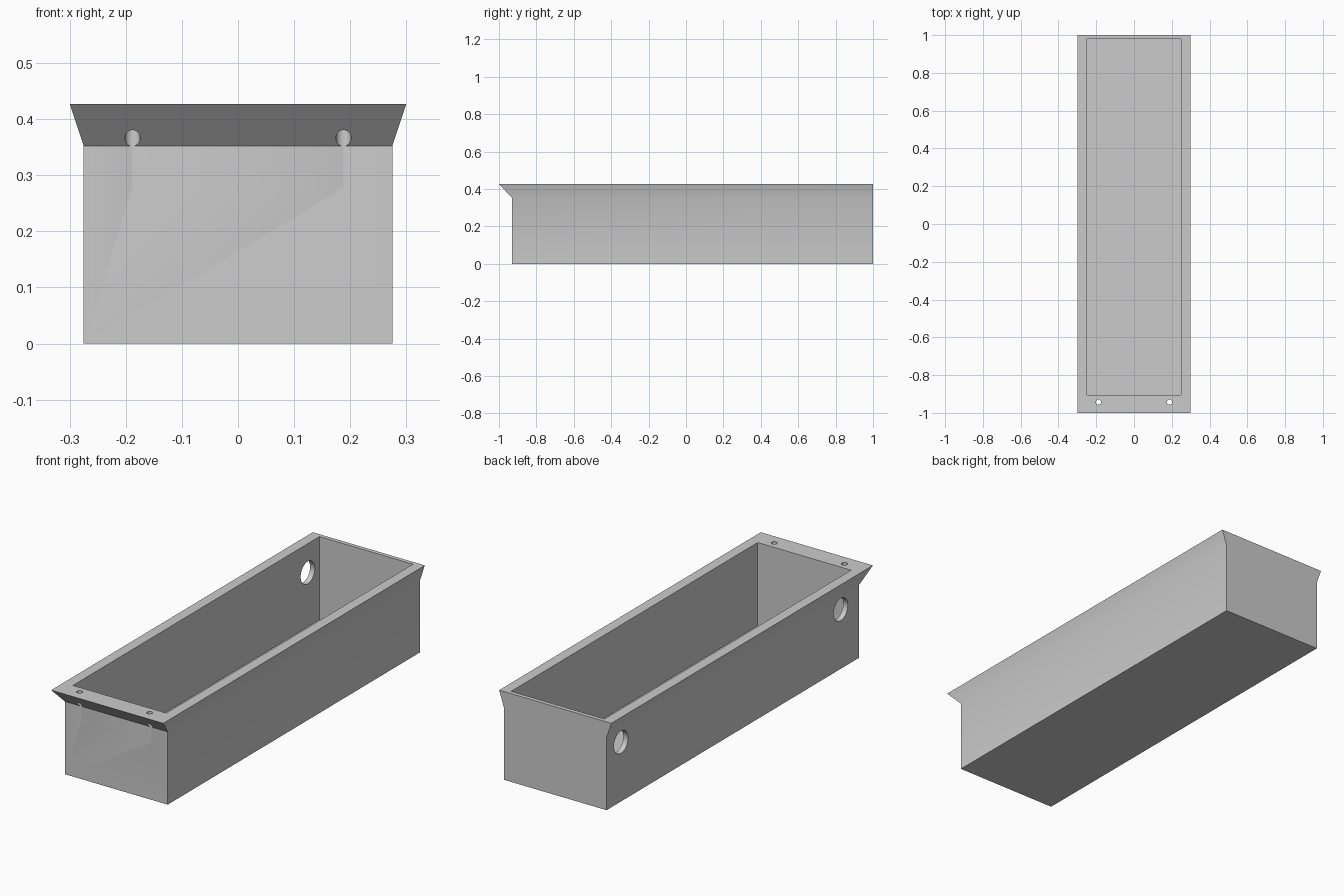
import bpy
import bmesh
import math

default_cube = bpy.data.objects.get("Cube")
if default_cube:
    bpy.data.objects.remove(default_cube, do_unlink=True)

HEIGHT, CREASE, FLOOR = 0.427, 0.352, 0.025

grey = bpy.data.materials.new("light_grey")
grey.use_nodes = True
colour = (0.6, 0.6, 0.6, 1)
grey.diffuse_color = colour
grey.node_tree.nodes["Principled BSDF"].inputs["Base Color"].default_value = colour


def loft(name, sections):
    """Closed solid through rectangles given as (half width, front, back, z)."""
    bm = bmesh.new()
    rings = [[bm.verts.new((x, y, z)) for x, y in
              ((-w, front), (w, front), (w, back), (-w, back))]
             for w, front, back, z in sections]
    bm.faces.new(rings[0][::-1])
    bm.faces.new(rings[-1])
    for low, high in zip(rings, rings[1:]):
        for i in range(4):
            j = (i + 1) % 4
            bm.faces.new((low[i], low[j], high[j], high[i]))
    mesh = bpy.data.meshes.new(name)
    bm.to_mesh(mesh)
    bm.free()
    obj = bpy.data.objects.new(name, mesh)
    bpy.context.collection.objects.link(obj)
    mesh.materials.append(grey)
    return obj


def drill(name, radius, depth, location, rotation=(0, 0, 0)):
    bpy.ops.mesh.primitive_cylinder_add(vertices=48, radius=radius, depth=depth,
                                        location=location, rotation=rotation)
    obj = bpy.context.object
    obj.name = name
    obj.data.materials.append(grey)
    return obj


# Trough body: straight walls, flared lip on the front and both sides, flat back
trough = loft("trough", [(0.275, -0.93, 1, 0),
                         (0.275, -0.93, 1, CREASE),
                         (0.3, -1, 1, HEIGHT)])

# Open cavity
cutters = [loft("cavity_cutter", [(0.25, -0.905, 0.98, FLOOR),
                                  (0.25, -0.905, 0.98, HEIGHT + 0.1)])]

# Two screw holes down through the front lip
for side in (-1, 1):
    cutters.append(drill("screw_hole_cutter", 0.0135, 0.3,
                         (side * 0.188, -0.943, HEIGHT)))

# Two round ports through the right wall
for y in (-0.79, 0.89):
    cutters.append(drill("port_cutter", 0.054, 0.15, (-0.265, y, 0.287),
                         (0, math.pi / 2, 0)))

bpy.ops.object.select_all(action="DESELECT")
bpy.context.view_layer.objects.active = trough
trough.select_set(True)
for cutter in cutters:
    cutter.hide_render = True
    cut = trough.modifiers.new("cut", "BOOLEAN")
    cut.operation = "DIFFERENCE"
    cut.solver = "EXACT"
    cut.object = cutter
    bpy.ops.object.modifier_apply(modifier=cut.name)
    bpy.data.objects.remove(cutter, do_unlink=True)

bpy.ops.object.shade_smooth_by_angle(angle=math.radians(20))
